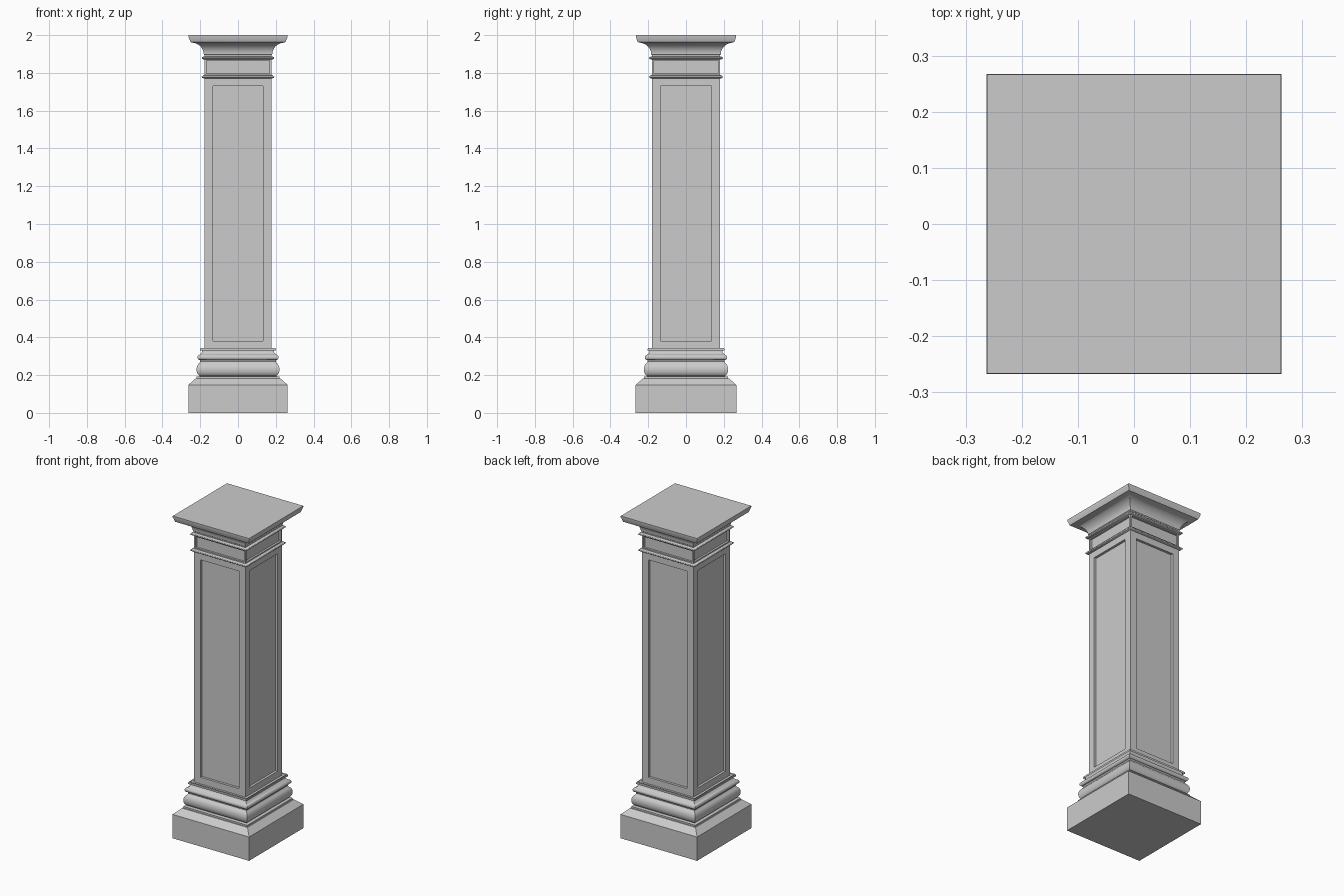
import bpy, bmesh, math

if "Cube" in bpy.data.objects:
    bpy.data.objects.remove(bpy.data.objects["Cube"])

SX, SY = 0.985, 1.0   # footprint is very slightly narrower in x


def finish(bm, name):
    bmesh.ops.recalc_face_normals(bm, faces=bm.faces)
    me = bpy.data.meshes.new(name)
    bm.to_mesh(me)
    bm.free()
    ob = bpy.data.objects.new(name, me)
    bpy.context.collection.objects.link(ob)
    bpy.context.view_layer.objects.active = ob
    ob.select_set(True)
    bpy.ops.object.shade_smooth_by_angle(angle=math.radians(32))
    ob.select_set(False)
    return ob


def square_loft(name, profile):
    """Sweep a (half width, z) profile around a square with mitred corners."""
    bm = bmesh.new()
    rings = [[bm.verts.new((sx * r * SX, sy * r * SY, z))
              for sx, sy in ((-1, -1), (1, -1), (1, 1), (-1, 1))] for r, z in profile]
    for a, b in zip(rings, rings[1:]):
        for i in range(4):
            j = (i + 1) % 4
            bm.faces.new((a[i], a[j], b[j], b[i]))
    bm.faces.new(rings[0][::-1])
    bm.faces.new(rings[-1])
    return finish(bm, name)


def panelled_block(name, r, z0, z1, margin, depth):
    """Square block with a recessed panel on each of its four sides."""
    bm = bmesh.new()
    bmesh.ops.create_cube(bm, size=1)
    for v in bm.verts:
        v.co = (v.co.x * 2 * r * SX, v.co.y * 2 * r * SY, z0 + (v.co.z + 0.5) * (z1 - z0))
    bm.normal_update()
    sides = [f for f in bm.faces if abs(f.normal.z) < 0.5]
    bmesh.ops.inset_individual(bm, faces=sides, thickness=margin)
    for f in sides:
        n = f.normal.copy()
        new = bmesh.ops.extrude_discrete_faces(bm, faces=[f])["faces"][0]
        for v in new.verts:
            v.co -= n * depth
    return finish(bm, name)


def arc(cr, cz, rr, rz, a0, a1, n=10):
    """Elliptical arc of profile points, angles in degrees."""
    return [(cr + rr * math.cos(math.radians(a0 + (a1 - a0) * i / n)),
             cz + rz * math.sin(math.radians(a0 + (a1 - a0) * i / n))) for i in range(n + 1)]


# Plinth with sloped shoulder
square_loft("plinth", [(0.267, 0), (0.267, 0.148), (0.228, 0.182), (0.21, 0.182)])

# Base mouldings: fillet, large roll, hollow, small roll, cove, top fillet
square_loft("base_moulding",
            [(0.223, 0.18), (0.223, 0.192)]
            + arc(0.198, 0.23, 0.025, 0.036, -80, 70)
            + [(0.203, 0.272), (0.205, 0.28)]
            + arc(0.205, 0.294, 0.013, 0.014, -80, 80)
            + [(0.204, 0.310)]
            + arc(0.204, 0.328, 0.011, 0.016, 260, 110, 6)
            + [(0.203, 0.329), (0.203, 0.339), (0.17, 0.339)])

# Shaft and neck with recessed panels
panelled_block("shaft", 0.18, 0.335, 1.775, 0.064, 0.015)
panelled_block("neck", 0.18, 1.785, 1.875, 0.015, 0.012)

# Thin astragal rings below and above the neck
for name, z in (("lower_ring", 1.779), ("upper_ring", 1.879)):
    square_loft(name, [(0.17, z - 0.009), (0.184, z - 0.009)]
                + arc(0.188, z, 0.007, 0.006, -80, 80, 6)
                + [(0.184, z + 0.009), (0.17, z + 0.009)])

# Capital: cove flaring out to the flat top slab
square_loft("capital", [(0.178, 1.88), (0.181, 1.895)]
            + arc(0.250, 1.898, 0.066, 0.062, 180, 100, 12)
            + [(0.256, 1.963), (0.259, 1.972), (0.266, 1.992), (0.266, 2.0)])
